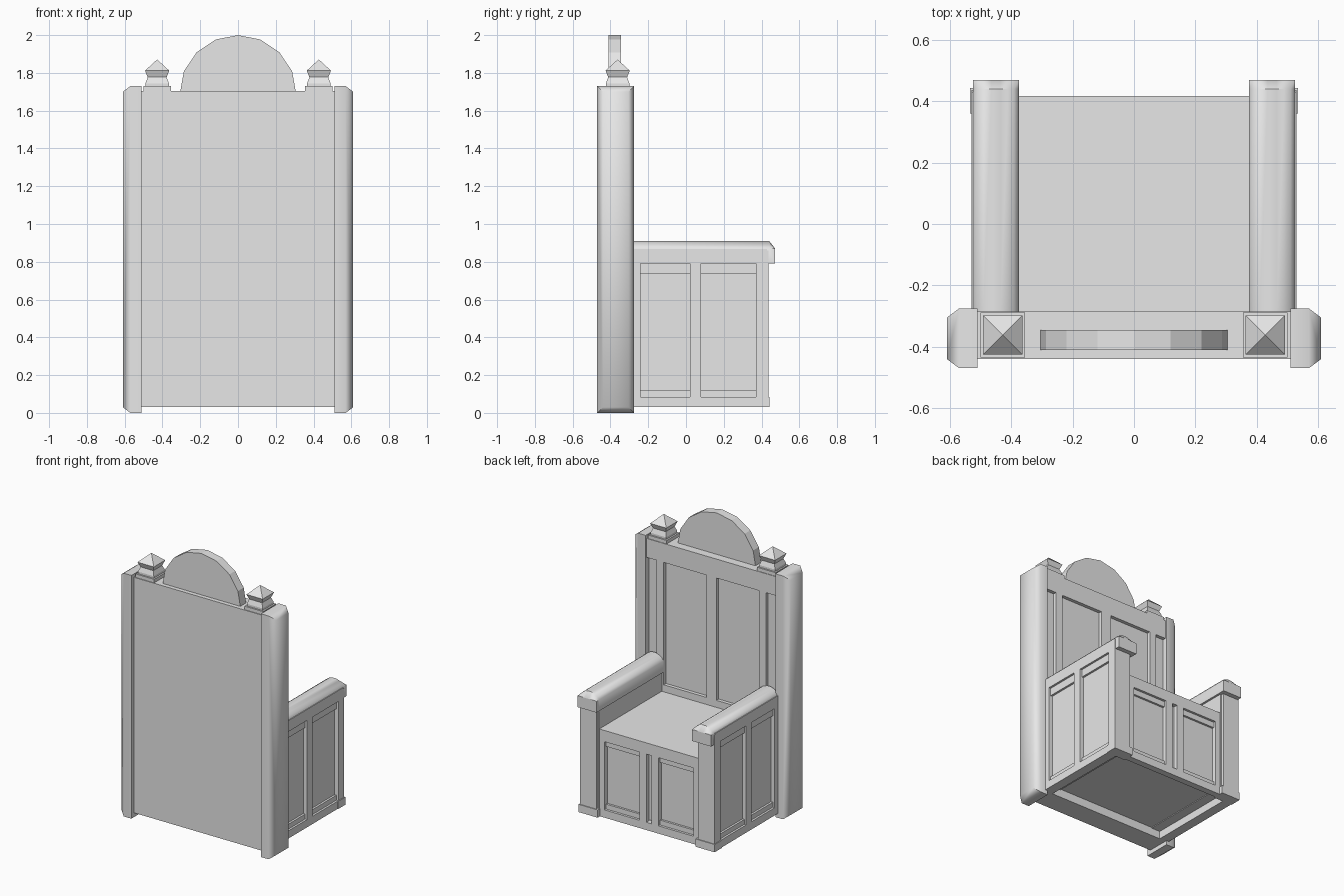
import bpy, bmesh, math

old = bpy.data.objects.get("Cube")
if old:
    bpy.data.objects.remove(old, do_unlink=True)

# One plain grey for the whole piece
grey = bpy.data.materials.new("plain_grey")
grey.use_nodes = True
grey.diffuse_color = (0.8, 0.8, 0.8, 1)
grey.node_tree.nodes["Principled BSDF"].inputs["Base Color"].default_value = (0.8, 0.8, 0.8, 1)


def finish(name, bm, smooth=None):
    bmesh.ops.recalc_face_normals(bm, faces=bm.faces)
    mesh = bpy.data.meshes.new(name)
    bm.to_mesh(mesh)
    bm.free()
    mesh.materials.append(grey)
    obj = bpy.data.objects.new(name, mesh)
    bpy.context.collection.objects.link(obj)
    if smooth:
        bpy.ops.object.select_all(action="DESELECT")
        obj.select_set(True)
        bpy.context.view_layer.objects.active = obj
        bpy.ops.object.shade_smooth_by_angle(angle=math.radians(smooth))
    return obj


def loft(name, sections, smooth=None):
    """Skin equal-length rings of points and cap both ends."""
    bm = bmesh.new()
    rings = [[bm.verts.new(p) for p in ring] for ring in sections]
    for a, b in zip(rings, rings[1:]):
        for i in range(len(a)):
            j = (i + 1) % len(a)
            bm.faces.new((a[i], a[j], b[j], b[i]))
    bm.faces.new(rings[0])
    bm.faces.new(rings[-1])
    return finish(name, bm, smooth)


def box(name, x, y, z):
    def ring(h):
        return [(x[0], y[0], h), (x[1], y[0], h), (x[1], y[1], h), (x[0], y[1], h)]
    return loft(name, [ring(z[0]), ring(z[1])])


def pair(name, x, y, z):
    """A box and its mirror image across x = 0."""
    box("left_" + name, x, y, z)
    box("right_" + name, (-x[1], -x[0]), y, z)


# Backrest: slab with raised rails and stiles on the seat side
box("backrest_slab", (-.51, .51), (-.44, -.31), (.03, 1.705))
raised = (-.31, -.285)
box("backrest_top_rail", (-.51, .51), raised, (1.57, 1.705))
box("backrest_bottom_rail", (-.51, .51), raised, (.03, .7))
box("backrest_middle_stile", (-.04, .04), raised, (.7, 1.57))
pair("backrest_stile", (.375, .43), raised, (.7, 1.57))

# Arched crest: sixteen-sided disc cut off at the top rail
radius, mid = .31, 1.69
arch = [(.305, 1.705)]
arch += [(radius * math.cos(i * math.pi / 8), mid + radius * math.sin(i * math.pi / 8)) for i in range(1, 8)]
arch += [(-.305, 1.705)]
loft("arched_crest", [[(x, y, z) for x, z in arch] for y in (-.41, -.345)])

# Seat: board, recessed front and the hollow underside frame
box("seat_core", (-.45, .45), (-.3, .385), (.09, .6))
box("seat_board", (-.4, .4), (-.29, .417), (.57, .65))
box("front_bottom_rail", (-.42, .42), (.37, .417), (.03, .085))
pair("front_center_stile", (.02, .075), (.38, .417), (.085, .57))
pair("front_outer_stile", (.35, .4), (.38, .417), (.085, .57))
for side, s in (("left", 1), ("right", -1)):
    for label, a, b in (("inner", .075, .35),):
        box(side + "_front_upper_ledge", sorted((s * a, s * b)), (.38, .4), (.53, .57))
        box(side + "_front_lower_ledge", sorted((s * a, s * b)), (.38, .4), (.085, .12))

# Side walls: inner panel, frame members and half-depth ledges
pair("side_panel", (.39, .5), (-.285, .42), (.085, .86))
frame = (.46, .53)
pair("side_bottom_rail", frame, (-.285, .435), (.03, .085))
pair("side_top_rail", frame, (-.285, .43), (.79, .868))
pair("side_back_stile", frame, (-.285, -.24), (.085, .79))
pair("side_middle_stile", frame, (.02, .08), (.085, .79))
pair("side_upper_ledge", (.49, .515), (-.24, .37), (.735, .79))
pair("side_lower_ledge", (.49, .515), (-.24, .37), (.085, .12))
pair("front_post", (.4, .53), (.37, .437), (.03, .86))
pair("front_foot", (.385, .535), (.36, .443), (.03, .085))

# Armrest outline: straight sides with a rounded top
arm = [(-.075, .79), (-.075, .87), (-.06, .888), (-.04, .902), (-.015, .91)]
arm += [(-x, z) for x, z in reversed(arm)]

for side, s in (("left", 1), ("right", -1)):
    loft(side + "_armrest",
         [[(s * .45 + x, y, min(z, top)) for x, z in arm]
          for y, top in ((-.29, 1), (.44, 1), (.47, .872))], 40)

    # Tall side post with its outer face drawn in to a bevel
    post = []
    for x, inset in ((.51, 0), (.57, 0), (.61, .03)):
        y0, y1, z0, z1 = -.47 + inset, -.275 - inset, inset, 1.73 - inset
        post.append([(s * x, y0, z0), (s * x, y1, z0), (s * x, y1, z1), (s * x, y0, z1)])
    loft(side + "_back_post", post, 60)

    # Finial: square plinth, waisted neck and pyramid tip
    rings = []
    for half, z in ((.073, 1.705), (.073, 1.73), (.062, 1.73), (.062, 1.745),
                    (.05, 1.777), (.064, 1.812), (.001, 1.87)):
        rings.append([(s * .428 + a * half, -.362 + b * half, z)
                      for a, b in ((-1, -1), (1, -1), (1, 1), (-1, 1))])
    loft(side + "_finial", rings)
